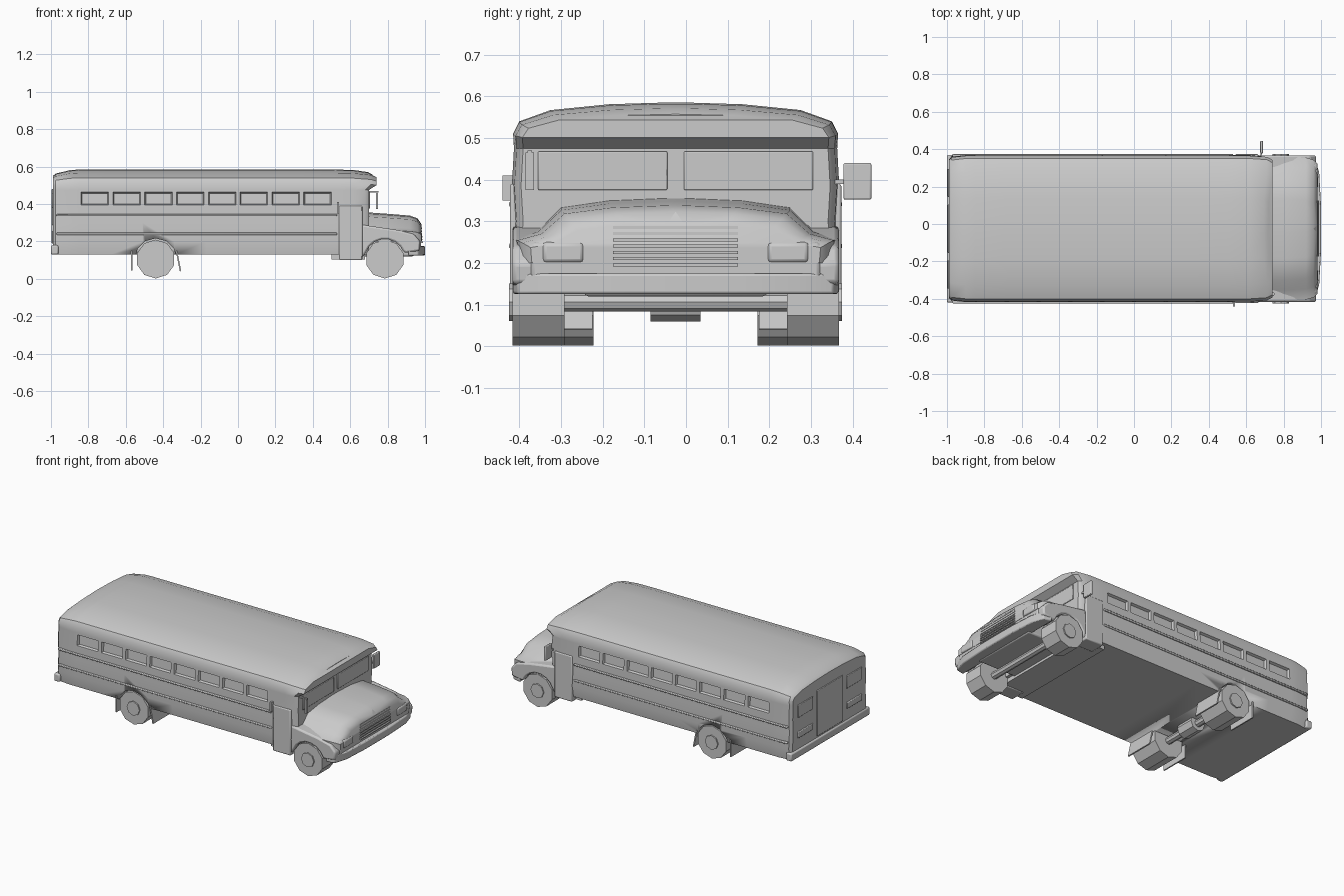
import bpy, bmesh, math
from mathutils import Matrix, Vector

cube = bpy.data.objects.get("Cube")
if cube:
    bpy.data.objects.remove(cube, do_unlink=True)

CY = -0.025  # centre line of the bus
grey = bpy.data.materials.new("light grey")
grey.use_nodes = True
grey.diffuse_color = (0.6, 0.6, 0.6, 1)
grey.node_tree.nodes["Principled BSDF"].inputs["Base Color"].default_value = (0.6, 0.6, 0.6, 1)


def finish(name, bm, angle=35, bevel=0):
    bmesh.ops.recalc_face_normals(bm, faces=bm.faces)
    mesh = bpy.data.meshes.new(name)
    bm.to_mesh(mesh)
    bm.free()
    mesh.materials.append(grey)
    mesh.shade_smooth()
    mesh.set_sharp_from_angle(angle=math.radians(angle))
    ob = bpy.data.objects.new(name, mesh)
    bpy.context.collection.objects.link(ob)
    if bevel:
        mod = ob.modifiers.new("bevel", 'BEVEL')
        mod.width = bevel
        mod.segments = 2
    return ob


def box(name, x0, x1, y0, y1, z0, z1, bevel=0, tilt=0):
    bm = bmesh.new()
    bmesh.ops.create_cube(bm, size=1)
    mid = Vector(((x0 + x1) / 2, (y0 + y1) / 2, (z0 + z1) / 2))
    m = Matrix.Translation(mid) @ Matrix.Rotation(tilt, 4, 'Y') @ Matrix.Diagonal((x1 - x0, y1 - y0, z1 - z0, 1))
    bmesh.ops.transform(bm, matrix=m, verts=bm.verts)
    return finish(name, bm, bevel=bevel)


def cylinder(name, x, y0, y1, z, r, sides=10, r2=None):
    bm = bmesh.new()
    bmesh.ops.create_cone(bm, cap_ends=True, segments=sides, radius1=r, radius2=r2 or r, depth=y1 - y0)
    m = Matrix.Translation((x, (y0 + y1) / 2, z)) @ Matrix.Rotation(-math.pi / 2, 4, 'X')
    bmesh.ops.transform(bm, matrix=m, verts=bm.verts)
    return finish(name, bm)


def prism(name, outline, y0, y1, bevel=0):
    bm = bmesh.new()
    face = bm.faces.new([bm.verts.new((x, y0, z)) for x, z in outline])
    geo = bmesh.ops.extrude_face_region(bm, geom=[face])["geom"]
    bmesh.ops.translate(bm, vec=(0, y1 - y0, 0), verts=[v for v in geo if isinstance(v, bmesh.types.BMVert)])
    return finish(name, bm, bevel=bevel)


def loft(sections):
    """Skin mirrored half sections of (x, half width, z), and close both ends in rows."""
    bm = bmesh.new()
    rings = []
    for half in sections:
        right = [bm.verts.new((x, CY - w, z)) for x, w, z in half]
        left = [bm.verts.new((x, CY + w, z)) for x, w, z in half]
        rings.append((right, left))
    for (r0, l0), (r1, l1) in zip(rings, rings[1:]):
        for i in range(len(r0) - 1):
            bm.faces.new((r0[i], r1[i], r1[i + 1], r0[i + 1]))
            bm.faces.new((l0[i], l0[i + 1], l1[i + 1], l1[i]))
        for i in (0, -1):
            bm.faces.new((r0[i], l0[i], l1[i], r1[i]))
    for r, l in (rings[0], rings[-1]):
        for i in range(len(r) - 1):
            bm.faces.new((r[i], l[i], l[i + 1], r[i + 1]))
    return bm


# Passenger body with recessed side windows
PROFILE = [(0.383, 0.13), (0.395, 0.2), (0.388, 0.3), (0.393, 0.385), (0.388, 0.475),
           (0.39, 0.51), (0.375, 0.54), (0.3, 0.567), (0.16, 0.581), (0.03, 0.585)]


def body_section(x, inset=0, drop=0, visor=0):
    out = []
    for w, z in PROFILE:
        top = max(0, (z - 0.475) / 0.11)
        lean = visor if 0.5 < z < 0.57 else visor * 0.5 * (z > 0.5)
        out.append((x + lean, w - inset, z - drop * top))
    return out


WINDOWS = 8
X0, STEP = -0.85, 0.17
sections = [body_section(-0.99, 0.025, 0.035), body_section(-0.975, 0.008, 0.022), body_section(-0.9, 0, 0.004)]
sections += [body_section(X0 + i * STEP) for i in range(WINDOWS + 1)]
sections += [body_section(0.62, 0, 0.003), body_section(0.68, 0.006, 0.014, 0.03),
             body_section(0.7, 0.022, 0.028, 0.04)]
bm = loft(sections)
panes = []
for f in bm.faces:
    c = f.calc_center_median()
    if 0.4 < c.z < 0.45 and X0 < c.x < X0 + WINDOWS * STEP and abs(f.normal.y) >= 0:
        panes.append(f)
bmesh.ops.recalc_face_normals(bm, faces=bm.faces)
bmesh.ops.inset_individual(bm, faces=panes, thickness=0.016, depth=0)
bmesh.ops.inset_individual(bm, faces=panes, thickness=0.008, depth=-0.015)
body = finish("bus_body", bm)

# Rear wheel arches cut into the body
for side in (-1, 1):
    y = CY + side * 0.32
    cutter = cylinder("arch_cutter", -0.44, y - 0.13, y + 0.13, 0.105, 0.112, 12)
    cutter.hide_render = True
    cutter.hide_viewport = True
    cut = body.modifiers.new("arch", 'BOOLEAN')
    cut.operation = 'DIFFERENCE'
    cut.object = cutter

# Engine hood, rounded towards the nose
HOOD = [(0.385, 0.2), (0.388, 0.262), (0.33, 0.28), (0.275, 0.335), (0.16, 0.352), (0.02, 0.358)]


def hood_section(x, pinch, drop):
    return [(x, w - pinch, z - drop * (z - 0.2) / 0.16) for w, z in HOOD]


finish("hood", loft([hood_section(0.66, 0, 0), hood_section(0.8, 0, 0.01), hood_section(0.92, 0.008, 0.02),
                     hood_section(0.96, 0.02, 0.035), hood_section(0.98, 0.04, 0.065)]), 45)
box("nose_panel", 0.93, 0.978, CY - 0.35, CY + 0.35, 0.15, 0.25, 0.012)

# Front fenders with open wheel arches
arch = [(0.785 + 0.108 * math.cos(a), 0.105 + 0.108 * math.sin(a))
        for a in [math.radians(20 + 20 * i) for i in range(8)]]
fender = arch + [(0.66, 0.11), (0.66, 0.29), (0.73, 0.28), (0.85, 0.262), (0.94, 0.24), (0.975, 0.2), (0.97, 0.15), (0.9, 0.14)]
for side, label in ((-1, "right"), (1, "left")):
    ya, yb = sorted((CY + side * 0.3, CY + side * 0.392))
    prism(label + "_fender", fender, ya, yb, 0.01)
    # Headlight
    y = CY + side * 0.27
    box(label + "_headlight", 0.95, 0.985, y - 0.05, y + 0.05, 0.2, 0.25, 0.01)
    # Entrance step and cowl side
    ya, yb = sorted((CY + side * 0.3, CY + side * 0.398))
    box(label + "_cowl_side", 0.54, 0.665, ya, yb, 0.1, 0.39, 0.006)
    # Side rails along the body
    ya, yb = sorted((CY + side * 0.38, CY + side * 0.4))
    for z in (0.235, 0.335):
        box(label + "_side_rail", -0.97, 0.53, ya, yb, z, z + 0.012, 0.004)
    # Windshield frame: raised plates around the two panes
    ya, yb = sorted((CY + side * 0.02, CY + side * 0.33))
    box(label + "_windshield", 0.699, 0.706, ya, yb, 0.375, 0.468, 0.003)
    # Rear windows and lamps
    ya, yb = sorted((CY + side * 0.17, CY + side * 0.32))
    box(label + "_rear_window", -0.996, -0.988, ya, yb, 0.38, 0.46, 0.003)
    box(label + "_rear_lamp", -0.997, -0.985, ya, yb, 0.25, 0.29, 0.004)

    # Wheels, hubs and mud flaps
    for x, end, width in ((0.785, "front", 0.125), (-0.44, "rear", 0.195)):
        ya, yb = sorted((CY + side * 0.392, CY + side * (0.392 - width)))
        cylinder(f"{label}_{end}_wheel", x, ya, yb, 0.106, 0.104, 10)
        ya, yb = sorted((CY + side * 0.385, CY + side * 0.4))
        cylinder(f"{label}_{end}_hub", x, ya, yb, 0.106, 0.045, 8)
    ya, yb = sorted((CY + side * 0.2, CY + side * 0.39))
    box(label + "_rear_flap", -0.572, -0.564, ya, yb, 0.045, 0.15)
    box(label + "_front_flap", -0.322, -0.314, ya, yb, 0.04, 0.15, tilt=-0.2)

# Grille slats
for i in range(7):
    z = 0.192 + i * 0.015
    box("grille_slat", 0.965, 0.988 - i * 0.001, CY - 0.15, CY + 0.15, z, z + 0.007)

# Front bumper with swept corners
bm = bmesh.new()
plan = [(0.91, 0.392), (0.965, 0.38), (0.99, 0.3), (1.0, 0.12)]
outline = [(x, CY + w) for x, w in plan] + [(x, CY - w) for x, w in reversed(plan)]
face = bm.faces.new([bm.verts.new((x, y, 0.125)) for x, y in outline])
geo = bmesh.ops.extrude_face_region(bm, geom=[face])["geom"]
bmesh.ops.translate(bm, vec=(0, 0, 0.05), verts=[v for v in geo if isinstance(v, bmesh.types.BMVert)])
finish("front_bumper", bm, bevel=0.006)

# Rear bumper and emergency door
box("rear_bumper", -1.0, -0.96, CY - 0.395, CY + 0.395, 0.13, 0.18, 0.008)
box("emergency_door", -0.996, -0.988, CY - 0.13, CY + 0.13, 0.19, 0.48, 0.003)

# Underside: axles, differential and chassis
for x, end in ((0.785, "front"), (-0.44, "rear")):
    cylinder(end + "_axle", x, CY - 0.3, CY + 0.3, 0.106, 0.022, 8)
cylinder("differential", -0.44, CY - 0.06, CY + 0.06, 0.11, 0.05, 8)
box("engine_underside", 0.66, 0.94, CY - 0.22, CY + 0.22, 0.12, 0.22, 0.01)
box("front_floor", 0.5, 0.68, CY - 0.36, CY + 0.36, 0.105, 0.16)

# Mirrors and their arms
box("left_mirror", 0.675, 0.69, 0.378, 0.445, 0.352, 0.44, 0.004)
box("left_mirror_arm", 0.677, 0.685, 0.34, 0.4, 0.39, 0.4)
box("right_door_flap", 0.53, 0.54, -0.44, -0.41, 0.35, 0.41)
box("crossing_mirror_arm", 0.7, 0.75, -0.38, -0.37, 0.462, 0.47)
box("crossing_mirror", 0.738, 0.748, -0.385, -0.365, 0.375, 0.465)
